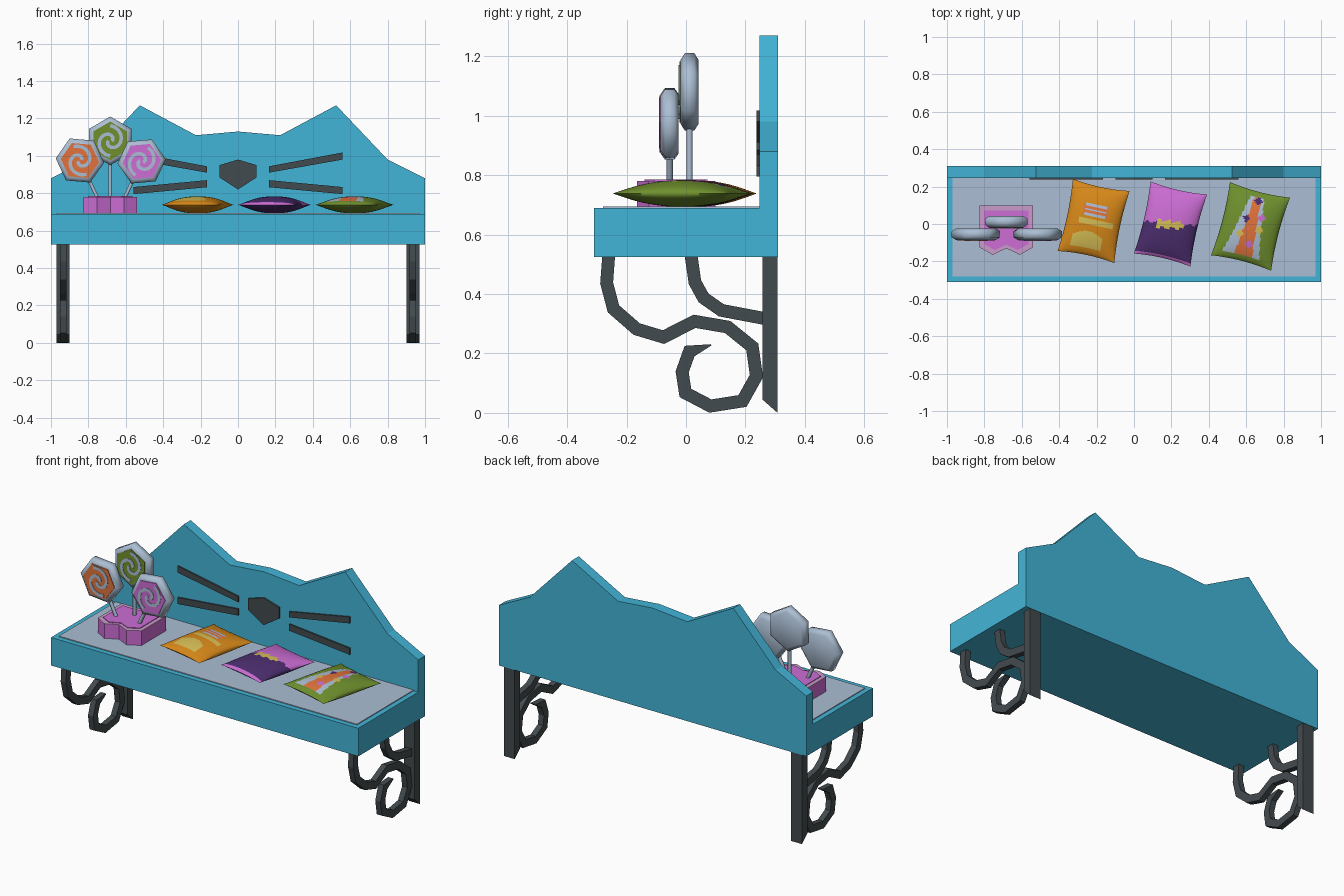
import bpy, bmesh, math
from mathutils import Matrix, Vector

if "Cube" in bpy.data.objects:
    bpy.data.objects.remove(bpy.data.objects["Cube"])


def material(name, r, g, b):
    m = bpy.data.materials.new(name)
    m.diffuse_color = (r, g, b, 1)
    m.use_nodes = True
    m.node_tree.nodes["Principled BSDF"].inputs["Base Color"].default_value = m.diffuse_color
    return m


TEAL = material("teal", .055, .46, .68)
PALE = material("pale grey blue", .41, .52, .66)
DARK = material("charcoal", .055, .07, .077)
PINK = material("pink", .61, .155, .67)
MAUVE = material("pale mauve", .60, .33, .60)
ORANGE = material("orange", .69, .25, .01)
YELLOW = material("yellow", .67, .51, .09)
CORAL = material("coral", .75, .17, .045)
GREEN = material("leaf green", .16, .28, .027)
PURPLE = material("purple", .07, .026, .155)

# Map profile coordinates (a, b) and depth d to space for each profile plane
PLANES = {
    'XZ': lambda a, b, d: (a, d, b),
    'YZ': lambda a, b, d: (d, a, b),
    'XY': lambda a, b, d: (a, b, d),
}


def finish(name, bm, mats, matrix=None, smooth=None):
    bmesh.ops.recalc_face_normals(bm, faces=bm.faces[:])
    me = bpy.data.meshes.new(name)
    bm.to_mesh(me)
    bm.free()
    for m in mats:
        me.materials.append(m)
    if smooth:
        for p in me.polygons:
            p.use_smooth = True
        me.set_sharp_from_angle(angle=math.radians(smooth))
    ob = bpy.data.objects.new(name, me)
    bpy.context.scene.collection.objects.link(ob)
    if matrix:
        ob.matrix_world = matrix
    return ob


def loft(name, rings, mats, matrix=None, smooth=None):
    """Closed solid through rings of equal point count, capped at both ends."""
    bm = bmesh.new()
    vs = [[bm.verts.new(p) for p in ring] for ring in rings]
    n = len(vs[0])
    for r0, r1 in zip(vs, vs[1:]):
        for i in range(n):
            j = (i + 1) % n
            bm.faces.new((r0[i], r0[j], r1[j], r1[i]))
    bm.faces.new(vs[0])
    bm.faces.new(vs[-1])
    return finish(name, bm, mats, matrix, smooth)


def prism(name, pts, plane, d0, d1, mat, matrix=None):
    f = PLANES[plane]
    return loft(name, [[f(a, b, d) for a, b in pts] for d in (d0, d1)], [mat], matrix)


def rect(a0, a1, b0, b1):
    return [(a0, b0), (a1, b0), (a1, b1), (a0, b1)]


def ribbon(name, path, width, plane, d0, d1, mat, matrix=None, taper=False):
    """Flat bar of constant width following a path."""
    f = PLANES[plane]
    P = [Vector(p) for p in path]
    rings = []
    for i, p in enumerate(P):
        t0 = (p - P[max(i - 1, 0)]).normalized()
        t1 = (P[min(i + 1, len(P) - 1)] - p).normalized()
        t = (t0 + t1).normalized()
        w = width / 2 / max(t.dot(t1 if t1.length else t0), .7)
        if taper and i == len(P) - 1:
            w *= .1
        n = Vector((-t.y, t.x)) * w
        l, r = p + n, p - n
        rings.append([f(*l, d0), f(*r, d0), f(*r, d1), f(*l, d1)])
    return loft(name, rings, [mat], matrix)


# Shelf, tray surface and shaped back board
prism("shelf", rect(-1, 1, -.31, .247), 'XY', .525, .69, TEAL)
prism("tray_surface", rect(-.97, .97, -.28, .247), 'XY', .688, .695, PALE)
half = [(1, .88), (.8, .98), (.525, 1.27), (.225, 1.11)]
prism("back_board", [(-1, .525), (1, .525)] + half + [(0, 1.13)]
      + [(-x, z) for x, z in reversed(half)], 'XZ', .247, .31, TEAL)

# Nose and whiskers on the back board
prism("nose", [(0, .98), (.1, .95), (.1, .885), (0, .82), (-.1, .885), (-.1, .95)],
      'XZ', .237, .248, DARK)
for side, s in (("left", -1), ("right", 1)):
    for level, w in (("upper", [(.166, .91), (.56, .98), (.56, 1.018), (.166, .944)]),
                     ("lower", [(.166, .832), (.56, .795), (.56, .833), (.166, .87)])):
        prism(f"{side}_{level}_whisker", [(s * x, z) for x, z in w], 'XZ', .238, .248, DARK)

# Legs: post with slanted foot, long scroll and short brace
scroll = [(-.26, .53), (-.267, .437), (-.244, .35), (-.166, .282), (-.076, .255),
          (.029, .308), (.14, .289), (.223, .222), (.237, .124), (.19, .04),
          (.082, .023), (-.002, .067), (-.013, .138), (.012, .208), (.085, .229)]
brace = [(.017, .53), (.03, .44), (.059, .387), (.119, .345), (.262, .318)]
for side, s in (("left", -1), ("right", 1)):
    c = s * .935
    prism(f"{side}_post", [(.257, .045), (.308, 0), (.308, .53), (.257, .53)],
          'YZ', c - .035, c + .035, DARK)
    ribbon(f"{side}_scroll", scroll, .043, 'YZ', c - .017, c + .017, DARK, taper=True)
    ribbon(f"{side}_brace", brace, .043, 'YZ', c - .017, c + .017, DARK)

# Lollipop stand with a pale rim around a pink top
stand = [(-.825, .1), (-.54, .1), (-.54, -.125), (-.61, -.165), (-.683, -.13),
         (-.755, -.165), (-.825, -.125)]
prism("lollipop_stand", stand, 'XY', .69, .778, PINK)
prism("stand_rim", stand, 'XY', .778, .781, MAUVE)
prism("stand_top", [(-.683 + (x + .683) * .84, -.035 + (y + .035) * .8) for x, y in stand],
      'XY', .78, .785, PINK)


# Lollipops: chamfered hexagon, stick, coloured front plate and two swirl bands
def hexagon(r):
    return [(r * math.sin(k * math.pi / 3), r * math.cos(k * math.pi / 3)) for k in range(6)]


def lollipop(name, loc, tilt, length, mat):
    m = Matrix.Translation(loc) @ Matrix.Rotation(math.radians(tilt), 4, 'Y')
    loft(name + "_disc", [[(a, y, b) for a, b in hexagon(r)] for y, r in
                          ((-.03, .108), (-.016, .13), (.016, .13), (.03, .108))],
         [PALE], m, 65)
    loft(name + "_stick", [[(a, y, z) for a, y in hexagon(.0105)] for z in (-length, -.1)],
         [PALE], m, 65)
    prism(name + "_front", hexagon(.103), 'XZ', -.034, -.029, mat, m)
    for k in range(2):
        path = []
        for i in range(15):
            t = i / 14
            a = k * math.pi + t * math.pi * 1.5
            path.append(((.008 + .074 * t) * math.cos(a), (.008 + .074 * t) * math.sin(a)))
        ribbon(f"{name}_swirl_{k + 1}", path, .018, 'XZ', -.0365, -.033, PALE, m)


lollipop("left_lollipop", (-.845, -.055, .975), -25, .25, CORAL)
lollipop("middle_lollipop", (-.683, .012, 1.08), 0, .34, GREEN)
lollipop("right_lollipop", (-.515, -.055, .97), 25, .25, PINK)


# Snack bags: pinched pillows, printed on top by a rule over (u, v) in -1..1
def bag(name, x, y, angle, hw, hh, mats, rule, nu=40, nv=50):
    bm = bmesh.new()
    grids = []
    for s in (1, -1):
        g = {}
        for i in range(nu + 1):
            for j in range(nv + 1):
                u, v = 2 * i / nu - 1, 2 * j / nv - 1
                h = (max(0, 1 - abs(u) ** 2.4) * max(0, 1 - v * v)) ** .62
                edge = abs(u) == 1 or abs(v) == 1
                g[i, j] = grids[0][i, j] if s < 0 and edge else bm.verts.new((
                    hw * u * (1 - .07 * (1 - v * v)),
                    hh * v * (1 - .06 * (1 - u * u)), s * .045 * h))
        grids.append(g)
        for i in range(nu):
            for j in range(nv):
                f = bm.faces.new((g[i, j], g[i + 1, j], g[i + 1, j + 1], g[i, j + 1]))
                u, v = (2 * i + 1) / nu - 1, (2 * j + 1) / nv - 1
                f.material_index = mats.index(rule(u, v)) if s > 0 else 0
    m = Matrix.Translation((x, y, .738)) @ Matrix.Rotation(math.radians(angle), 4, 'Z')
    finish(name, bm, mats, m, 75)


def orange_print(u, v):
    if -.82 < v < -.32 - .5 * (u + .1) ** 2 and abs(u + .1) < .55:
        return YELLOW
    if -.12 < v < .04 and -.55 < u < .75:
        return YELLOW
    if abs(u) < .45 and .12 < v < .5:
        return CORAL if .2 < v < .27 or .34 < v < .41 or abs(u) > .38 else PALE
    return ORANGE


def purple_print(u, v):
    if abs(v + .02 - .1 * u) < .13 - .06 * (math.sin(u * 17) > 0) and abs(u) < .5:
        return YELLOW
    if v > .02 + .12 * u + .03 * math.sin(u * 20) or v < -.9:
        return PINK
    return PURPLE


def green_print(u, v):
    for cu, cv, mat in ((-.2, .2, PURPLE), (.3, .3, PINK), (-.3, -.25, YELLOW),
                        (.33, -.05, YELLOW), (.08, -.5, PINK), (.05, .75, PURPLE)):
        if abs(u - cu) / .15 + abs(v - cv) / .12 < 1:
            return mat
    t = (1 - v) / 2
    if abs(v) < .86:
        if abs(u) < .1 + .22 * t:
            return CORAL
        if -.2 - .55 * t < u < .18 + .4 * t:
            return PALE
    return GREEN


bag("orange_bag", -.216, .016, -12, .155, .197, [ORANGE, YELLOW, CORAL, PALE], orange_print)
bag("purple_bag", .195, .0, -13, .155, .198, [PURPLE, PINK, YELLOW], purple_print)
bag("green_bag", .623, -.013, -14.5, .166, .202,
    [GREEN, CORAL, PALE, PURPLE, PINK, YELLOW], green_print)
